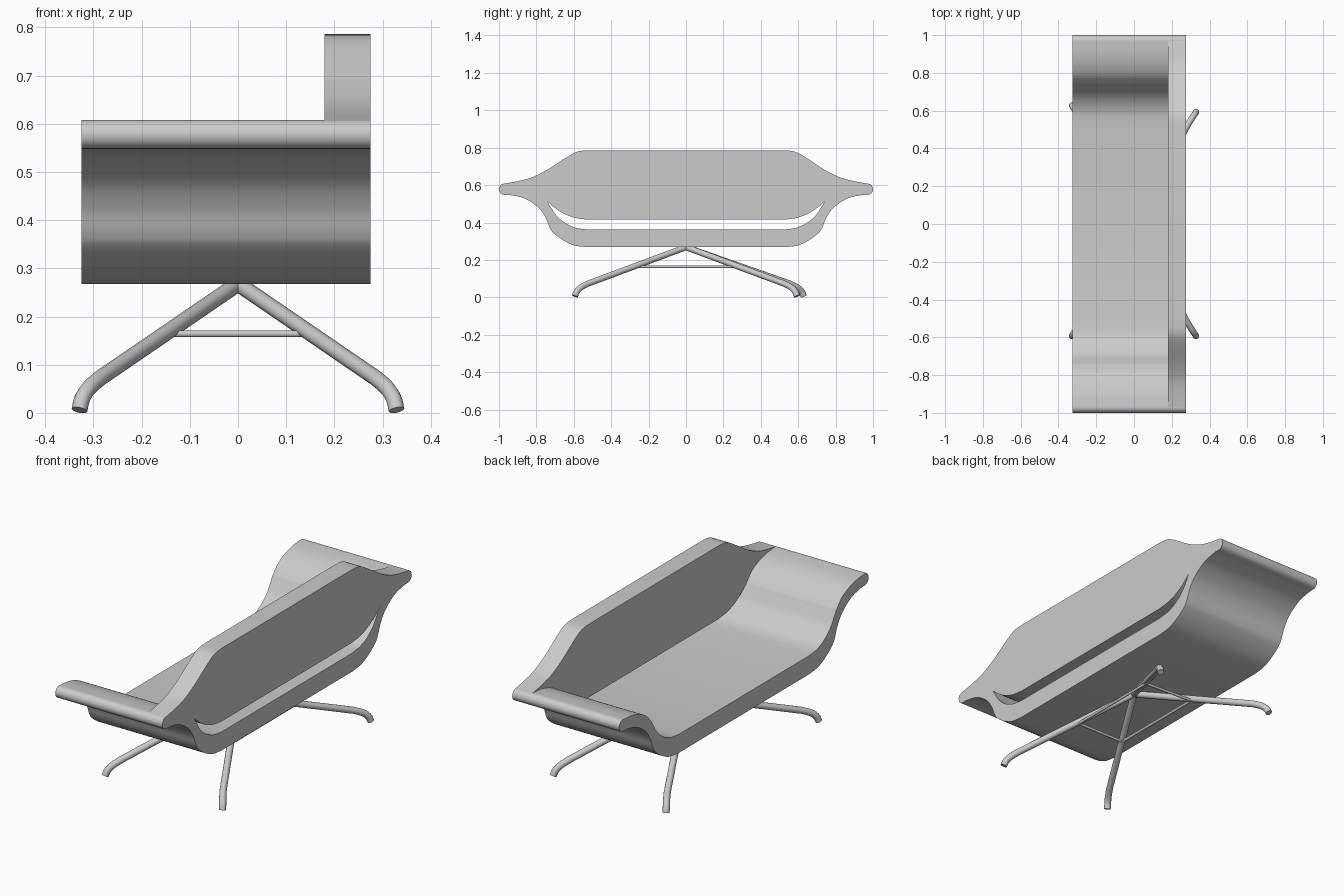
import bpy, bmesh
from math import radians, sin, cos, pi
from mathutils import Vector

if "Cube" in bpy.data.objects:
    bpy.data.objects.remove(bpy.data.objects["Cube"], do_unlink=True)

grey = bpy.data.materials.new("warm_grey")
grey.use_nodes = True
grey.diffuse_color = (0.6, 0.6, 0.6, 1)
grey.node_tree.nodes["Principled BSDF"].inputs["Base Color"].default_value = grey.diffuse_color


def smooth_path(points, steps=6):
    """Catmull-Rom curve through the points."""
    pts = [Vector(p) for p in points]
    pts = [pts[0] * 2 - pts[1]] + pts + [pts[-1] * 2 - pts[-2]]
    out = []
    for a, b, c, d in zip(pts, pts[1:], pts[2:], pts[3:]):
        for i in range(steps):
            t = i / steps
            out.append(0.5 * (2 * b + (c - a) * t + (2 * a - 5 * b + 4 * c - d) * t * t
                              + (3 * b - a - 3 * c + d) * t ** 3))
    return out + [pts[-2]]


def finish(obj):
    obj.data.materials.append(grey)
    bpy.ops.object.select_all(action='DESELECT')
    obj.select_set(True)
    bpy.context.view_layer.objects.active = obj


def slab(name, half, x0, x1):
    """Mirror a half outline (y, z) front to back and extrude it along x."""
    outline = list(half) + [Vector((-p.x, p.y)) for p in reversed(half)]
    bm = bmesh.new()
    face = bm.faces.new([bm.verts.new((x0, p.x, p.y)) for p in outline])
    ext = bmesh.ops.extrude_face_region(bm, geom=[face])
    verts = [v for v in ext["geom"] if isinstance(v, bmesh.types.BMVert)]
    bmesh.ops.translate(bm, verts=verts, vec=(x1 - x0, 0, 0))
    bmesh.ops.recalc_face_normals(bm, faces=bm.faces)
    mesh = bpy.data.meshes.new(name)
    bm.to_mesh(mesh)
    bm.free()
    obj = bpy.data.objects.new(name, mesh)
    bpy.context.collection.objects.link(obj)
    finish(obj)
    bpy.ops.object.shade_smooth_by_angle(angle=radians(35))


def tube(name, points, radius):
    """Round bar along a path, with closed ends."""
    curve = bpy.data.curves.new(name, 'CURVE')
    curve.dimensions = '3D'
    curve.bevel_depth = radius
    curve.bevel_resolution = 4
    curve.use_fill_caps = True
    spline = curve.splines.new('POLY')
    spline.points.add(len(points) - 1)
    for sp, p in zip(spline.points, points):
        sp.co = (*p, 1)
    obj = bpy.data.objects.new(name, curve)
    bpy.context.collection.objects.link(obj)
    finish(obj)
    bpy.ops.object.convert(target='MESH')
    bpy.ops.object.shade_smooth_by_angle(angle=radians(40))


# Outline pieces, from the middle towards the end
underside = smooth_path([(.53, .268), (.60, .278), (.66, .307), (.71, .345), (.73, .375),
                         (.75, .425), (.79, .48), (.86, .527), (.93, .545), (.97, .548)])
lip = [Vector((.97 + .03 * sin(a), .578 - .03 * cos(a)))
       for a in [pi * i / 12 for i in range(1, 12)]]
seat_low = smooth_path([(.52, .362), (.59, .372), (.65, .4), (.695, .44), (.725, .485), (.742, .513)])
seat_high = smooth_path([(.742, .513), (.785, .557), (.84, .585), (.9, .601), (.97, .608)])
seat_top = seat_low + seat_high[1:]
slot_top = smooth_path([(.52, .415), (.59, .424), (.65, .446), (.7, .477), (.742, .513)])
back_top = smooth_path([(.97, .608), (.89, .623), (.82, .643), (.74, .683), (.66, .735),
                        (.6, .771), (.56, .783), (.51, .786)])

# Curved seat shell and the side back panel above its slot
slab("seat_shell", underside + lip + seat_top[::-1], -.325, .275)
slab("back_panel", slot_top + seat_high[1:] + back_top[1:], .18, .275)

# Splayed legs with bent feet, and the frame of struts joining them
corners = []
for sx, sy, name in ((1, -1, "front_left"), (1, 1, "back_left"),
                     (-1, 1, "back_right"), (-1, -1, "front_right")):
    k = 1.06 if (sx, sy) == (-1, 1) else 1
    bend = smooth_path([(.285, .525, .073), (.308, .562, .053), (.323, .584, .03), (.329, .594, .006)], 4)
    path = [(0, 0, .268)] + [(sx * p.x, sy * k * p.y, p.z) for p in bend]
    tube(name + "_leg", path, .0165)
    corners.append((sx * .138, sy * k * .254, .164))
for i, name in enumerate(("left", "back", "right", "front")):
    tube(name + "_strut", [corners[i], corners[(i + 1) % 4]], .007)
